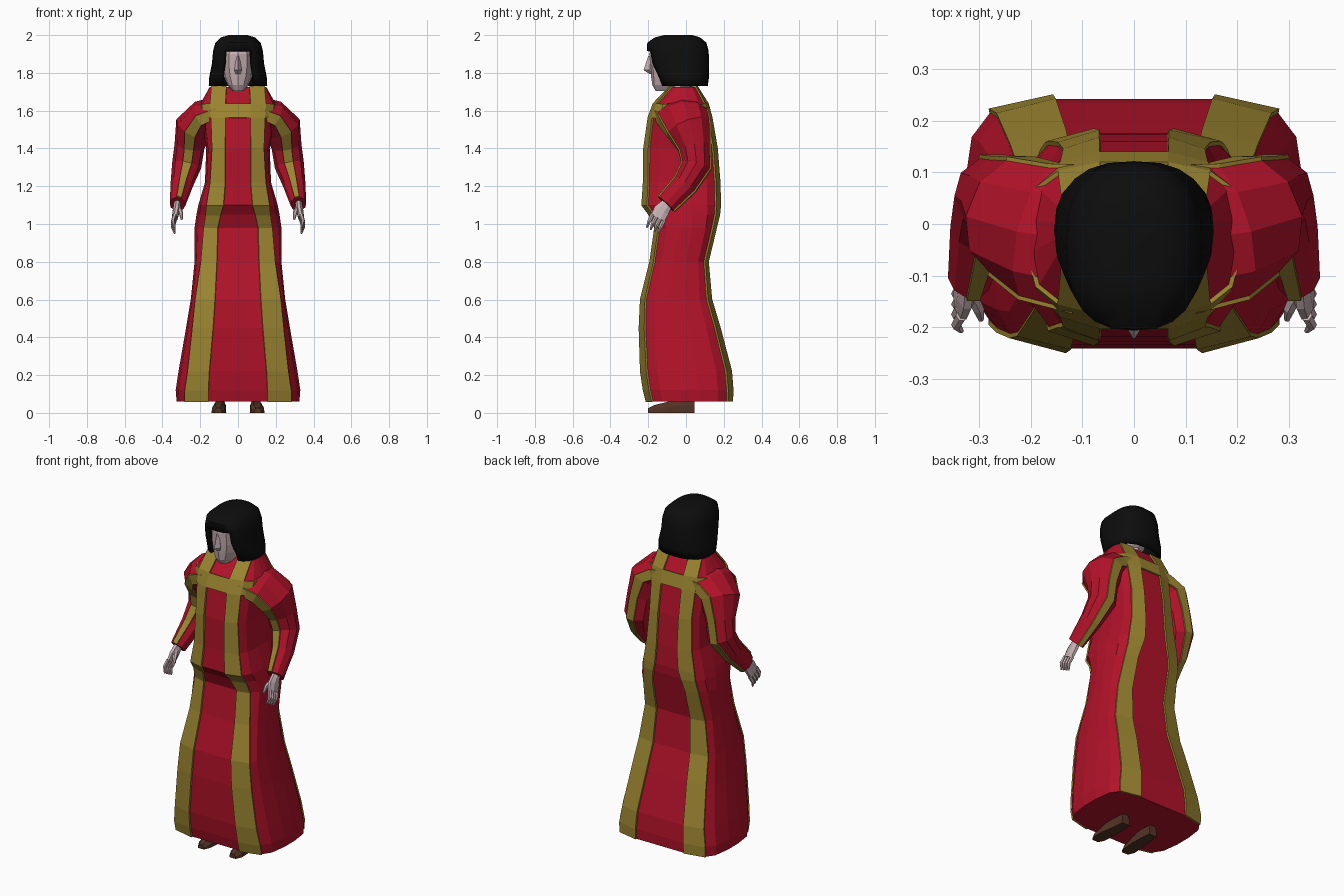
import bpy, bmesh, math
from mathutils import Vector

if "Cube" in bpy.data.objects:
    bpy.data.objects.remove(bpy.data.objects["Cube"])


def material(name, rgb):
    m = bpy.data.materials.new(name)
    m.diffuse_color = (*rgb, 1)
    m.use_nodes = True
    m.node_tree.nodes["Principled BSDF"].inputs["Base Color"].default_value = m.diffuse_color
    return m


RED = material("crimson cloth", (0.44, 0.006, 0.022))
GOLD = material("old gold trim", (0.33, 0.235, 0.03))
BLACK = material("black hair", (0.004, 0.004, 0.004))
SKIN = material("pale skin", (0.58, 0.44, 0.46))
BROWN = material("brown leather", (0.085, 0.032, 0.018))


def loft(name, rings, mat, keep=None, shell=0, mirror=False, smooth=False):
    """Skin closed rings; keep(row, col) picks faces, caps are rows -1 and len."""
    bm = bmesh.new()
    vs = [[bm.verts.new(p) for p in r] for r in rings]
    n = len(vs[0])
    tags = {}
    for r in range(len(vs) - 1):
        for c in range(n):
            d = (c + 1) % n
            f = bm.faces.new((vs[r][c], vs[r][d], vs[r + 1][d], vs[r + 1][c]))
            tags[f] = (r, c)
    tags[bm.faces.new(vs[0][::-1])] = (-1, 0)
    tags[bm.faces.new(vs[-1])] = (len(vs), 0)
    bmesh.ops.recalc_face_normals(bm, faces=bm.faces[:])
    if keep:
        gone = [f for f, t in tags.items() if not keep(*t)]
        bmesh.ops.delete(bm, geom=gone, context='FACES')
    me = bpy.data.meshes.new(name)
    bm.to_mesh(me)
    bm.free()
    me.materials.append(mat)
    ob = bpy.data.objects.new(name, me)
    bpy.context.collection.objects.link(ob)
    if shell:
        s = ob.modifiers.new("thickness", 'SOLIDIFY')
        s.thickness = abs(shell)
        s.offset = 1 if shell > 0 else -1
    if mirror:
        ob.modifiers.new("mirror", 'MIRROR')
    if smooth:
        bpy.context.view_layer.objects.active = ob
        ob.select_set(True)
        bpy.ops.object.shade_smooth_by_angle(angle=math.radians(50))
        ob.select_set(False)
    return ob


def tube(path, n):
    """Rings along a path of (x, y, z, front-back radius, side radius)."""
    pts = [Vector(p[:3]) for p in path]
    rings = []
    for i, p in enumerate(path):
        t = (pts[min(i + 1, len(pts) - 1)] - pts[max(i - 1, 0)]).normalized()
        fwd = Vector((0, -1, 0))
        fwd = (fwd - t * fwd.dot(t)).normalized()
        side = t.cross(fwd)
        angles = [2 * math.pi * (k - 0.5) / n for k in range(n)]
        rings.append([pts[i] + fwd * p[3] * math.cos(a) + side * p[4] * math.sin(a)
                      for a in angles])
    return rings


def oval(z, hw, yf, yb, n, e):
    """Squarish oval ring starting at the front centre."""
    pw = lambda v: math.copysign(abs(v) ** e, v)
    cy, ry = (yf + yb) / 2, (yb - yf) / 2
    return [(hw * pw(math.sin(2 * math.pi * k / n)),
             cy - ry * pw(math.cos(2 * math.pi * k / n)), z) for k in range(n)]


# Robe: height, half width, front, back, inner and outer edge of the stripes
robe_rows = [
    (0.06, .325, -.205, .240, .155, .28), (0.12, .33, -.220, .243, .155, .28),
    (0.22, .315, -.235, .235, .150, .265), (0.45, .275, -.242, .175, .13, .24),
    (0.60, .250, -.235, .130, .120, .225), (0.80, .23, -.185, .112, .11, .195),
    (0.98, .230, -.160, .155, .105, .18), (1.05, .22, -.190, .172, .09, .17),
    (1.10, .210, -.228, .177, .075, .165), (1.22, .175, -.22, .174, .065, .145),
    (1.40, .168, -.218, .160, .065, .135), (1.56, .19, -.195, .132, .065, .14),
    (1.635, .20, -.168, .112, .065, .145), (1.725, .15, -.08, .055, .06, .14)]


def robe_ring(z, hw, yf, yb, xi, xo):
    d, xs = yb - yf, xo + (hw - xo) * 0.7
    half = [(xi, yf), (xo, yf + .07 * d), (xs, yf + .18 * d), (hw, yf + .4 * d),
            (hw, yf + .62 * d), (xs, yb - .16 * d), (xo, yb - .06 * d), (xi, yb)]
    ring = [(0, yf)] + half + [(0, yb)] + [(-x, y) for x, y in half[::-1]]
    return [(x, y, z) for x, y in ring]


robe = [robe_ring(*r) for r in robe_rows]
loft("robe", robe, RED)
loft("robe_stripes", robe, GOLD, shell=0.009,
     keep=lambda r, c: 0 <= r < len(robe) and (c in (1, 7, 10, 16) or r == 11))

# Sleeves with a front and a back stripe
sleeve = tube([(.09, -.03, 1.595, .145, .085), (.18, -.015, 1.565, .135, .095),
               (.237, .015, 1.51, .12, .1), (.257, .045, 1.41, .085, .08),
               (.272, .055, 1.31, .078, .078), (.298, -.005, 1.21, .065, .06),
               (.32, -.105, 1.105, .055, .042)], 10)
loft("sleeve", sleeve, RED, mirror=True)
loft("sleeve_stripes", sleeve, GOLD, shell=0.008, mirror=True,
     keep=lambda r, c: 0 <= r < len(sleeve) and c in (0, 5))

# Hands
loft("palm", tube([(.32, -.09, 1.12, .028, .02), (.327, -.13, 1.07, .045, .02),
                   (.335, -.15, 1.03, .043, .016)], 8), SKIN, mirror=True)
for i in range(4):
    o = -.035 + .023 * i
    y, z = -.148 - .87 * o, 1.035 + .45 * o
    loft(f"finger_{i + 1}", tube([(.335, y, z, .012, .011),
                                  (.345, y - .018, z - .036, .011, .01),
                                  (.335, y - .03, z - .07, .005, .005)], 6),
         SKIN, mirror=True)
loft("thumb", tube([(.318, -.13, 1.09, .014, .014), (.302, -.165, 1.06, .012, .012),
                    (.297, -.185, 1.025, .006, .006)], 6), SKIN, mirror=True)

# Head, nose and neck
loft("head", [oval(*r, 12, 0.85) for r in (
    (1.705, .03, -.16, -.06), (1.735, .055, -.178, .0), (1.78, .075, -.185, .06),
    (1.83, .085, -.19, .08), (1.90, .085, -.195, .08), (1.95, .07, -.175, .06))], SKIN)
loft("nose", [oval(*r, 4, 1) for r in (
    (1.795, .012, -.195, -.17), (1.815, .02, -.225, -.16), (1.89, .008, -.2, -.17))], SKIN)
loft("neck", [oval(1.66, .06, -.09, .04, 10, 1), oval(1.77, .05, -.1, .03, 10, 1)], SKIN)

# Bobbed hair with an opening for the face
hair = [oval(*r, 24, 0.8) for r in (
    (1.73, .155, -.14, .115), (1.78, .152, -.16, .122), (1.85, .138, -.195, .122),
    (1.915, .132, -.207, .12), (1.96, .12, -.205, .108), (1.988, .09, -.165, .075),
    (2.0, .05, -.115, .035))]
loft("hair", hair, BLACK, shell=-0.025, smooth=True,
     keep=lambda r, c: r >= 0 and not (r < 3 and c in (0, 1, 22, 23)))

# Shoes
loft("shoe", [[(x + s * w, y, z * h) for s, z in
               ((-1, 0), (1, 0), (.95, .5), (.5, 1), (-.5, 1), (-.95, .5))]
              for x, y, w, h in ((.095, .045, .026, .075), (.095, -.03, .032, .08),
                                 (.1, -.1, .038, .058), (.104, -.165, .036, .042),
                                 (.104, -.2, .02, .025))], BROWN, mirror=True)
